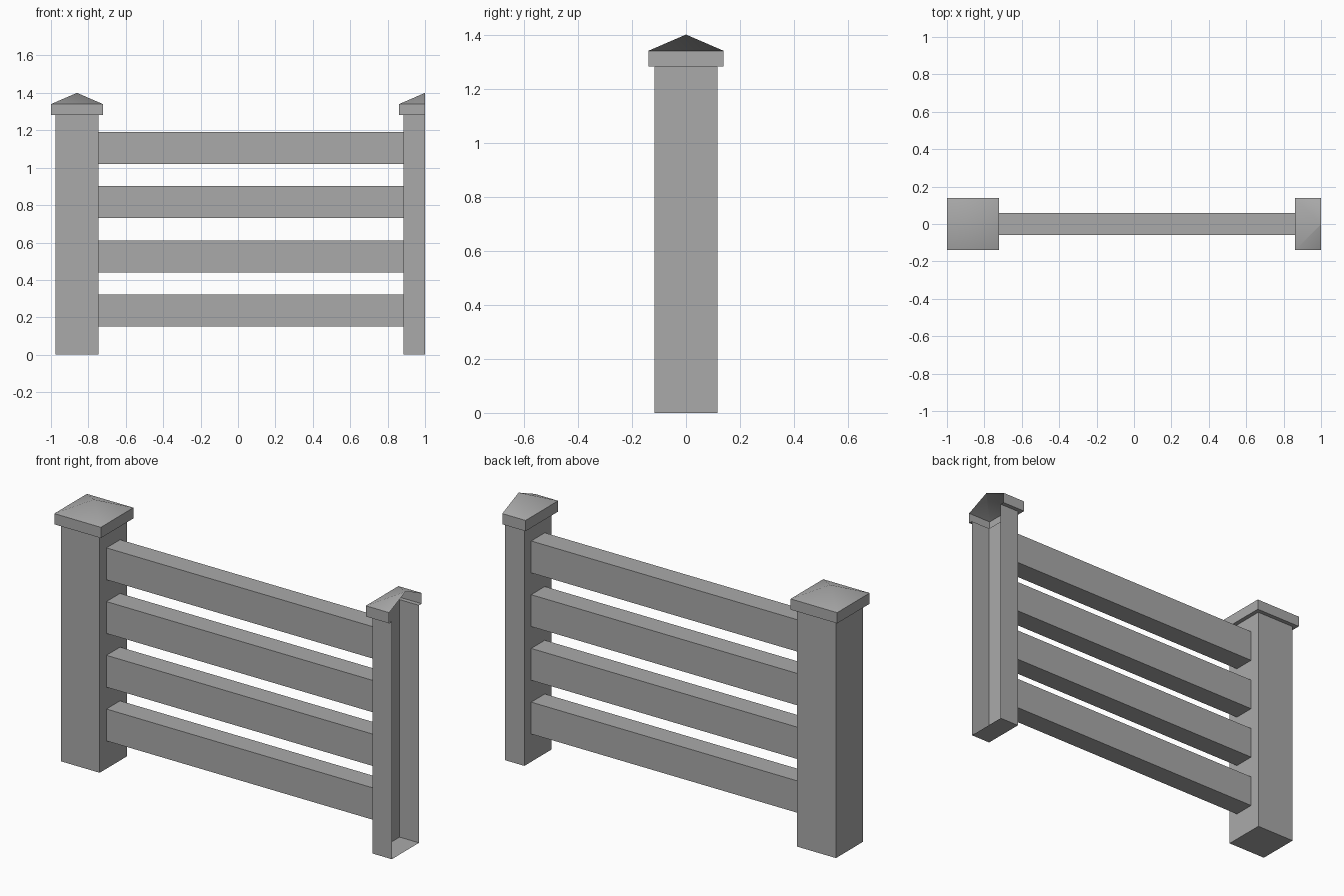
import bpy, bmesh, math

cube = bpy.data.objects.get("Cube")
if cube:
    bpy.data.objects.remove(cube, do_unlink=True)

GREY = (0.4, 0.4, 0.4, 1.0)
paint = bpy.data.materials.new("fence grey")
paint.use_nodes = True
paint.diffuse_color = GREY
paint.node_tree.nodes["Principled BSDF"].inputs["Base Color"].default_value = GREY

POST_HALF, CAP_HALF, RAIL_HALF = 0.116, 0.139, 0.058
LEFT_X, RIGHT_X = -0.861, 1.0
POST_TOP, CAP_TOP, PEAK = 1.282, 1.34, 1.4


def finish(bm, name):
    mesh = bpy.data.meshes.new(name)
    bm.to_mesh(mesh)
    bm.free()
    mesh.materials.append(paint)
    obj = bpy.data.objects.new(name, mesh)
    bpy.context.collection.objects.link(obj)
    return obj


def make_post(name, x, cut=False):
    """Continuous shell: shaft, overhanging cap band and pyramid roof."""
    bm = bmesh.new()
    profile = [(POST_HALF, 0), (POST_HALF, POST_TOP),
               (CAP_HALF, POST_TOP), (CAP_HALF, CAP_TOP)]
    corners = [(-1, -1), (1, -1), (1, 1), (-1, 1)]
    rings = [[bm.verts.new((x + sx * h, sy * h, z)) for sx, sy in corners]
             for h, z in profile]
    bm.faces.new(rings[0])
    for low, high in zip(rings, rings[1:]):
        for i in range(4):
            j = (i + 1) % 4
            bm.faces.new((low[i], low[j], high[j], high[i]))
    apex = bm.verts.new((x, 0, PEAK))
    for i in range(4):
        bm.faces.new((rings[-1][i], rings[-1][(i + 1) % 4], apex))
    bmesh.ops.recalc_face_normals(bm, faces=bm.faces[:])
    # The half post is left open on its cut side
    if cut:
        bmesh.ops.bisect_plane(bm, geom=bm.verts[:] + bm.edges[:] + bm.faces[:],
                               plane_co=(x, 0, 0), plane_no=(1, 0, 0),
                               clear_outer=True)
    obj = finish(bm, name)
    bpy.ops.object.select_all(action='DESELECT')
    obj.select_set(True)
    bpy.context.view_layer.objects.active = obj
    bpy.ops.object.shade_smooth_by_angle(angle=math.radians(40))


def make_rail(name, bottom, height=0.172):
    """Beam between the facing post walls, without hidden end faces."""
    start, end = LEFT_X + POST_HALF, RIGHT_X - POST_HALF
    bm = bmesh.new()
    bmesh.ops.create_cube(bm, size=1)
    bmesh.ops.scale(bm, vec=(end - start, 2 * RAIL_HALF, height), verts=bm.verts)
    bmesh.ops.translate(bm, vec=((start + end) / 2, 0, bottom + height / 2),
                        verts=bm.verts)
    ends = [f for f in bm.faces if abs(f.normal.x) > 0.5]
    bmesh.ops.delete(bm, geom=ends, context='FACES_ONLY')
    finish(bm, name)


# Posts and the four evenly spaced rails
make_post("full_post", LEFT_X)
make_post("half_post", RIGHT_X, cut=True)
for n in range(4):
    make_rail(f"rail_{n + 1}", 0.15 + 0.29 * n)
